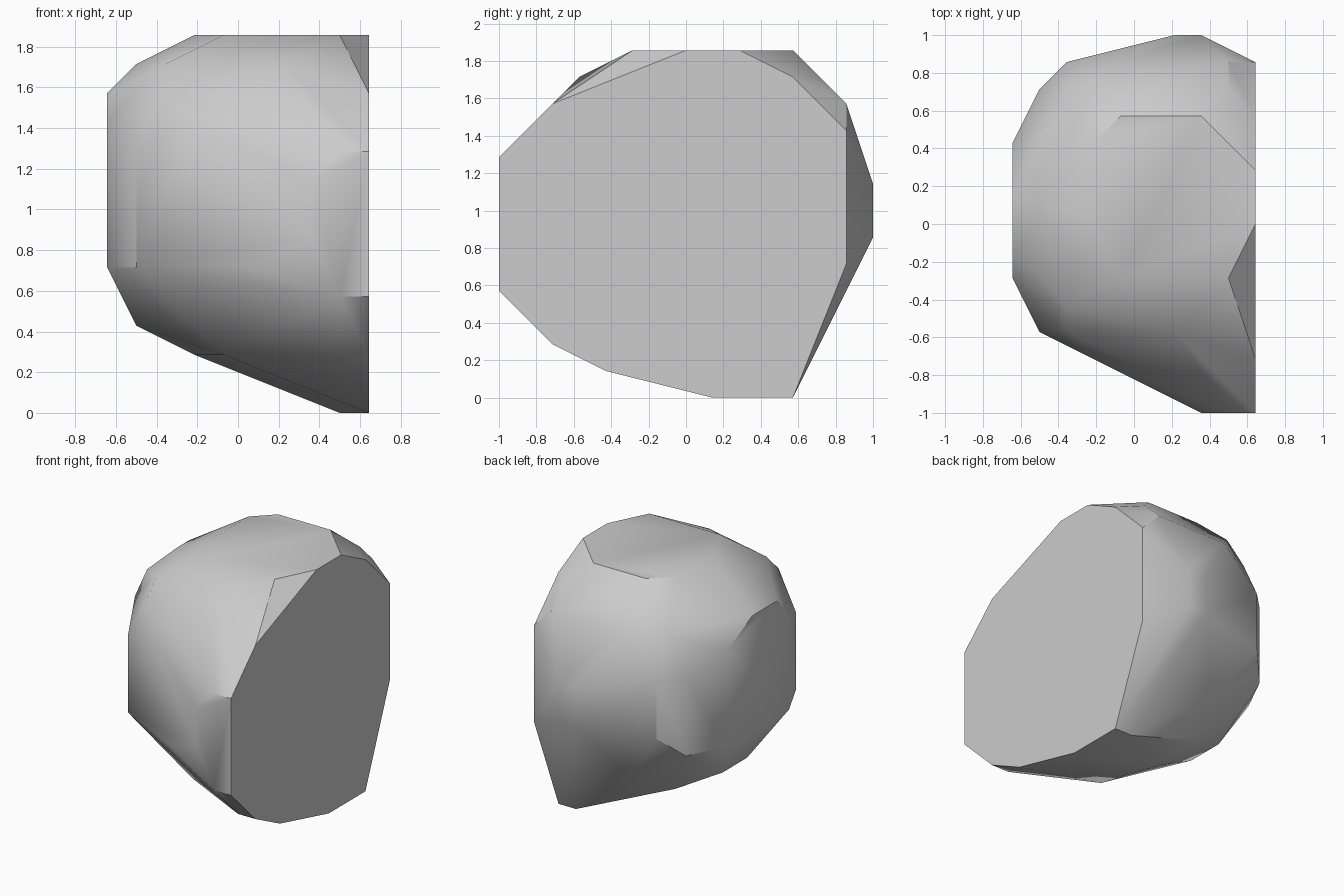
import bpy
import bmesh
import math

cube = bpy.data.objects.get("Cube")
if cube:
    bpy.data.objects.remove(cube, do_unlink=True)

UNIT = 1 / 7  # corners lie on a regular lattice


def plane(axis, level, pairs):
    """Corners of a facet: the two remaining coordinates, in x, y, z order."""
    for a, b in pairs:
        p = [a, b]
        p.insert(axis, level)
        yield tuple(p)


corners = set()
# flat cut side and the small opposite facet (y, z)
corners.update(plane(0, 9, [(-7, 9), (-7, 4), (-5, 2), (-3, 1), (1, 0), (4, 0),
                            (6, 5), (6, 10), (4, 12), (2, 13), (0, 13), (-5, 11)]))
corners.update(plane(0, 0, [(3, 10), (3, 5), (-2, 5), (-2, 10), (-1, 11), (1, 11)]))
# top facet and shoulders (x, y)
corners.update(plane(2, 13, [(7, 4), (4, 4), (3, 3), (3, 0), (4, -2), (8, -2)]))
corners.update(plane(2, 12, [(6, -4), (2, -3), (1, 0), (1, 1), (3, 5), (8, 5)]))
corners.update(plane(2, 11, [(2, -4), (2, 5), (4, 6), (8, 6)]))
# front and back facets (x, z)
corners.update(plane(1, -7, [(8, 9), (8, 4), (7, 8), (7, 6)]))
corners.update(plane(1, 7, [(6, 8), (7, 8), (6, 6), (7, 6)]))
# flanks
corners.update([(1, -4, 9), (1, -4, 5), (3, -5, 10), (5, -6, 5),
                (1, 5, 9), (1, 5, 5), (2, 6, 9), (2, 6, 6)])
# underside
corners.update([(8, 4, 0), (8, -5, 2), (4, -3, 2), (3, 0, 2), (3, 3, 2),
                (1, 0, 3), (1, 2, 3), (4, 5, 3)])

# wrap the corners in a convex shell and merge coplanar triangles
bm = bmesh.new()
for x, y, z in sorted(corners):
    bm.verts.new(((x - 4.5) * UNIT, y * UNIT, z * UNIT))
hull = bmesh.ops.convex_hull(bm, input=bm.verts[:])
loose = {v for v in hull["geom_interior"] + hull["geom_unused"]
         if isinstance(v, bmesh.types.BMVert) and v.is_valid}
bmesh.ops.delete(bm, geom=list(loose), context="VERTS")
bmesh.ops.delete(bm, geom=[v for v in bm.verts if not v.link_faces], context="VERTS")
bmesh.ops.dissolve_limit(bm, angle_limit=math.radians(0.5),
                         verts=bm.verts[:], edges=bm.edges[:])
bmesh.ops.recalc_face_normals(bm, faces=bm.faces[:])

mesh = bpy.data.meshes.new("rock_chunk")
bm.to_mesh(mesh)
bm.free()
rock = bpy.data.objects.new("rock_chunk", mesh)
bpy.context.collection.objects.link(rock)

# plain grey stone
grey = bpy.data.materials.new("stone_grey")
grey.use_nodes = True
colour = (0.604, 0.604, 0.604, 1)
grey.diffuse_color = colour
grey.node_tree.nodes["Principled BSDF"].inputs["Base Color"].default_value = colour
mesh.materials.append(grey)

# soft facets, crisp cut edges
bpy.ops.object.select_all(action="DESELECT")
rock.select_set(True)
bpy.context.view_layer.objects.active = rock
bpy.ops.object.shade_smooth_by_angle(angle=math.radians(30))
